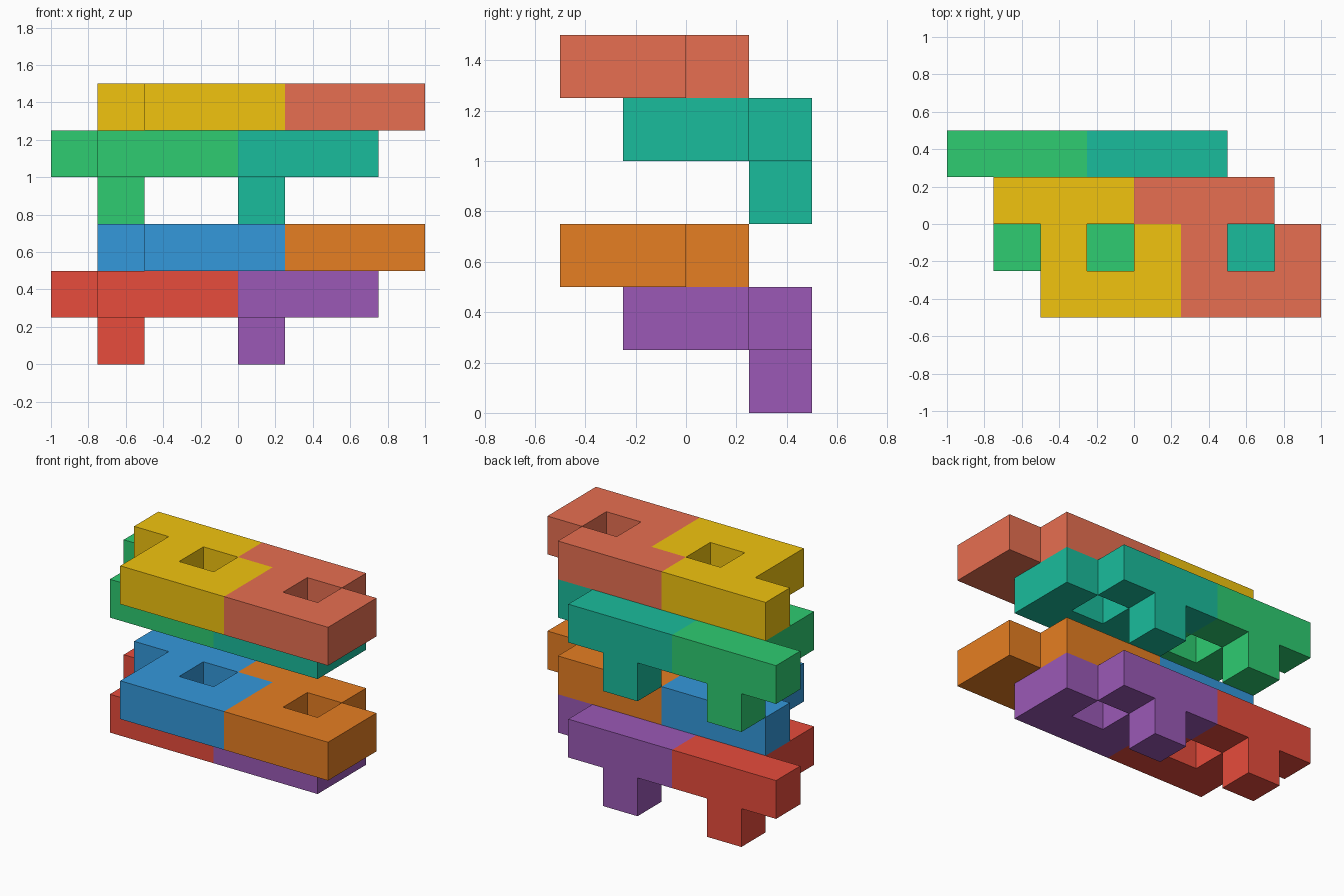
import bpy, bmesh

if "Cube" in bpy.data.objects:
    bpy.data.objects.remove(bpy.data.objects["Cube"])

U = 0.25  # cell size

# Plate cells (x, y) around an empty centre, one corner shifted outwards
PLATE = [(-2, 1), (-1, 1), (0, 1),
         (-1, 0), (1, 0),
         (-1, -1), (0, -1), (1, -1)]


def linear(c):
    return c / 12.92 if c <= 0.04045 else ((c + 0.055) / 1.055) ** 2.4


def make_piece(name, color, cells, origin):
    """Join unit cells into one clean shell, with no walls between cells."""
    bm = bmesh.new()
    filled = set(cells)
    for c in cells:
        for axis in range(3):
            for side in (0, 1):
                n = list(c)
                n[axis] += 2 * side - 1
                if tuple(n) in filled:
                    continue
                a, b = (axis + 1) % 3, (axis + 2) % 3
                ring = [(0, 0), (1, 0), (1, 1), (0, 1)]
                if side == 0:
                    ring.reverse()
                verts = []
                for u, v in ring:
                    p = list(c)
                    p[axis] += side
                    p[a] += u
                    p[b] += v
                    verts.append(bm.verts.new([k * U for k in p]))
                bm.faces.new(verts)
    bmesh.ops.remove_doubles(bm, verts=bm.verts, dist=1e-4)
    bmesh.ops.dissolve_limit(bm, angle_limit=0.01, verts=bm.verts, edges=bm.edges)
    mesh = bpy.data.meshes.new(name)
    bm.to_mesh(mesh)
    bm.free()
    obj = bpy.data.objects.new(name, mesh)
    obj.location = [k * U for k in origin]
    bpy.context.collection.objects.link(obj)
    mat = bpy.data.materials.new(name + "_color")
    mat.diffuse_color = (*[linear(k / 255) for k in color], 1)
    mat.use_nodes = True
    mat.node_tree.nodes["Principled BSDF"].inputs["Base Color"].default_value = mat.diffuse_color
    mesh.materials.append(mat)


flat = [(x, y, 0) for x, y in PLATE]
footed = flat + [(-1, 1, -1)]  # plate with one foot hanging below

# Per level: left and right colours of the footed plates, then of the flat plates
LEVELS = [
    ("lower", [(231, 76, 60), (155, 89, 182)], [(52, 152, 219), (230, 126, 34)]),
    ("upper", [(46, 204, 113), (26, 188, 156)], [(241, 196, 15), (231, 111, 81)]),
]
for i, (level, foot_cols, flat_cols) in enumerate(LEVELS):
    for j, side in enumerate(("left", "right")):
        make_piece(f"{level}_{side}_footed_plate", foot_cols[j], footed,
                   (-2 + 3 * j, 0, 1 + 3 * i))
        make_piece(f"{level}_{side}_flat_plate", flat_cols[j], flat,
                   (-1 + 3 * j, -1, 2 + 3 * i))
